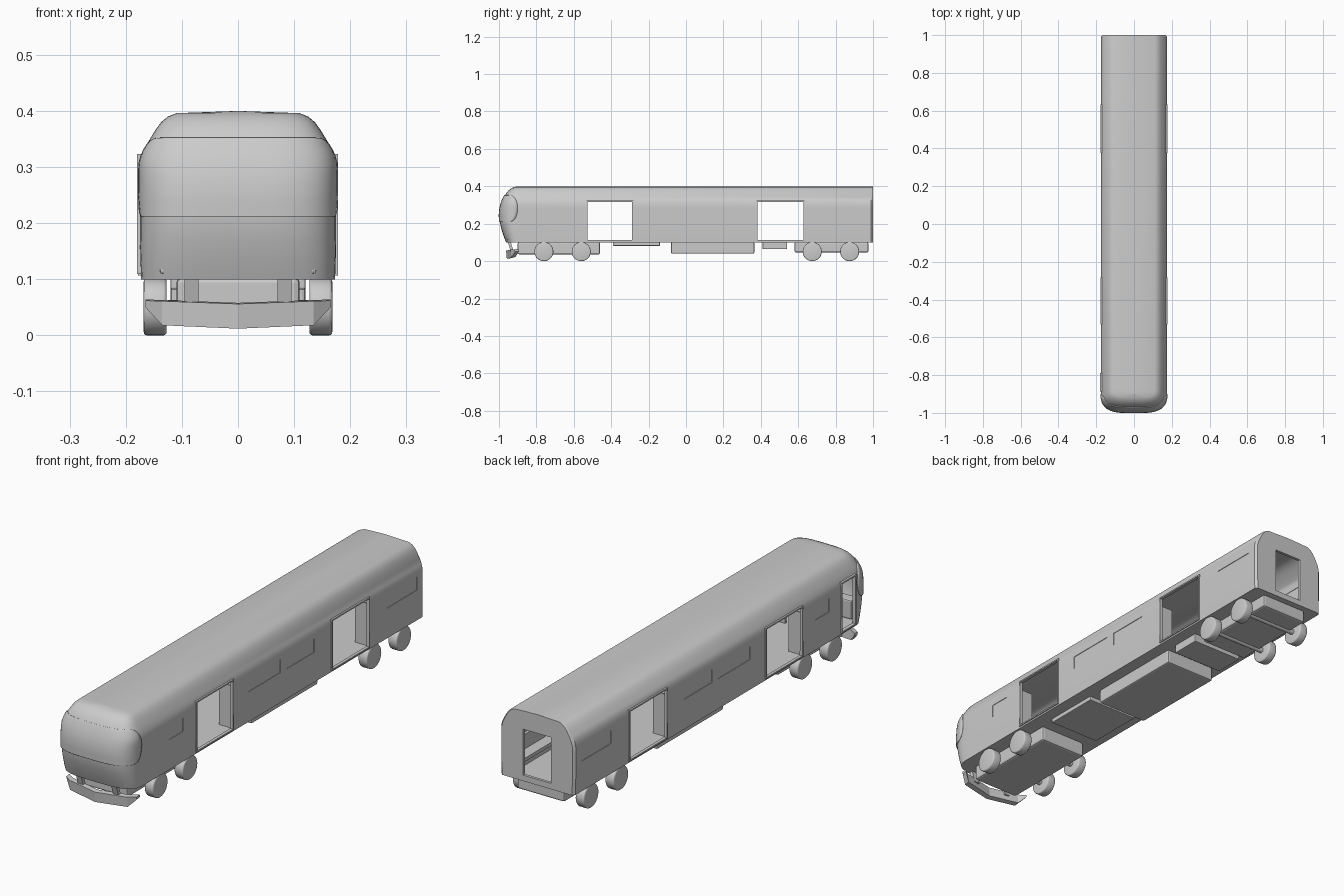
import bpy, bmesh, math
from mathutils import Matrix

if "Cube" in bpy.data.objects:
    bpy.data.objects.remove(bpy.data.objects["Cube"])

# (z, half width, nose y) rows that define the body surface
ROWS = [(.10, .173, -.962), (.13, .174, -.974), (.17, .175, -.987), (.21, .175, -.996),
        (.25, .175, -.997), (.28, .175, -.994), (.305, .175, -.988), (.325, .170, -.981),
        (.345, .160, -.972), (.365, .148, -.960), (.38, .137, -.947), (.39, .125, -.933),
        (.396, .110, -.920), (.40, 0, -.90)]
NOSE, POW = -.868, 3.5
DOORS = [(-.527, -.288), (.382, .627)]
WINDOWS = [(-.71, -.62), (-.18, .035), (.075, .262), (.752, .952)]


def add(name, bm, smooth=35):
    bmesh.ops.recalc_face_normals(bm, faces=bm.faces)
    me = bpy.data.meshes.new(name)
    bm.to_mesh(me)
    bm.free()
    ob = bpy.data.objects.new(name, me)
    bpy.context.collection.objects.link(ob)
    bpy.ops.object.select_all(action='DESELECT')
    bpy.context.view_layer.objects.active = ob
    ob.select_set(True)
    if smooth:
        bpy.ops.object.shade_smooth_by_angle(angle=math.radians(smooth))
    return ob


def put_box(bm, x, y, z, rot=0):
    c = [(a[0] + a[1]) / 2 for a in (x, y, z)]
    s = [a[1] - a[0] for a in (x, y, z)]
    m = Matrix.Translation(c) @ Matrix.Rotation(rot, 4, 'X') @ Matrix.Diagonal((*s, 1))
    bmesh.ops.create_cube(bm, size=1, matrix=m)


def boxes(name, items, bevel=0):
    bm = bmesh.new()
    for it in items:
        put_box(bm, *it)
    ob = add(name, bm, 0)
    if bevel:
        mod = ob.modifiers.new("bevel", 'BEVEL')
        mod.width, mod.segments = bevel, 2
    return ob


def both(x0, x1):
    return [(x0, x1), (-x1, -x0)]


def surf(z):
    for a, b in zip(ROWS, ROWS[1:]):
        if z <= b[0]:
            t = (z - a[0]) / (b[0] - a[0])
            return a[1] + t * (b[1] - a[1]), a[2] + t * (b[2] - a[2])


def plan(w, f, th):
    u, v = abs(math.cos(th)) ** (2 / POW), math.sin(th) ** (2 / POW)
    return math.copysign(w * u, math.cos(th)), NOSE + (f - NOSE) * v


def shell(name, d, zlo, zhi):
    """Closed car body, inset by d."""
    bm = bmesh.new()
    rings, n = [], 28
    for z, w, f in ROWS:
        w, f, r = max(w - d, 0), f + d, 1 - d
        zz = zlo + (z - .1) / .3 * (zhi - zlo)
        pts = [(w * .95, r), (w, r - .01)]
        for i in range(n + 1):
            x, y = plan(w, f, math.pi * i / n)
            pts.append((0 if i == n // 2 else x, y))
        pts += [(-w, r - .01), (-w * .95, r)]
        rings.append([bm.verts.new((x, y, zz)) for x, y in pts])
    for a, b in zip(rings, rings[1:]):
        for i in range(len(a)):
            j = (i + 1) % len(a)
            bm.faces.new((a[i], a[j], b[j], b[i]))
    bm.faces.new(rings[0])
    bmesh.ops.remove_doubles(bm, verts=bm.verts, dist=1e-5)
    return add(name, bm)


def cut(ob, cutter):
    mod = ob.modifiers.new("cut", 'BOOLEAN')
    mod.operation, mod.solver, mod.object = 'DIFFERENCE', 'EXACT', cutter
    bpy.context.view_layer.objects.active = ob
    bpy.ops.object.modifier_apply(modifier=mod.name)
    bpy.data.objects.remove(cutter)


# Hollow body with door, window and cab openings
body = shell("car_body", 0, .10, .40)
cut(body, shell("inner_cutter", .008, .11, .393))
holes = [((-.3, .3), d, (.113, .318)) for d in DOORS]
holes += [((-.3, .3), w, (.229, .286)) for w in WINDOWS]
holes += [((-.3, -.12), (-.882, -.795), (.115, .318)), ((-.065, .065), (.9, 1.1), (.125, .32))]
cut(body, boxes("opening_cutter", holes))
bpy.ops.object.select_all(action='DESELECT')
body.select_set(True)
bpy.context.view_layer.objects.active = body
bpy.ops.object.shade_smooth_by_angle(angle=math.radians(35))

# Window panes, slightly recessed
boxes("side_windows", [(x, w, (.228, .287)) for w in WINDOWS for x in both(.169, .1725)])


# Door frames standing just proud of the sides
def frame(x, y, z, t=.006):
    return [(x, (y[0] - t, y[0]), (z[0] - t, z[1] + t)), (x, (y[1], y[1] + t), (z[0] - t, z[1] + t)),
            (x, y, (z[0] - t, z[0])), (x, y, (z[1], z[1] + t))]


bars = []
for d in DOORS:
    for x in both(.166, .178):
        bars += frame(x, d, (.113, .317))
boxes("side_door_frames", bars)
boxes("cab_door_frame", frame((-.180, -.166), (-.882, -.795), (.115, .317)))
boxes("rear_door_frame", [((-.071, -.065), (.988, 1), (.119, .326)), ((.065, .071), (.988, 1), (.119, .326)),
                          ((-.065, .065), (.988, 1), (.119, .125)), ((-.065, .065), (.988, 1), (.32, .326))])

# Wraparound windscreen following the nose surface
bm = bmesh.new()
grid = []
for j in range(17):
    t = math.pi * j / 16
    z = .281 - .07 * math.cos(t)
    w, f = surf(z)
    w, f = w + .001, f - .002
    edge = -.95 + .05 * math.sin(t) ** .7
    th = math.asin(((edge - NOSE) / (f - NOSE)) ** (POW / 2))
    row = []
    for i in range(25):
        x, y = plan(w, f, th + (math.pi - 2 * th) * i / 24)
        row.append(bm.verts.new((0 if i == 12 else x, y, z)))
    grid.append(row)
for a, b in zip(grid, grid[1:]):
    for i in range(24):
        bm.faces.new((a[i], a[i + 1], b[i + 1], b[i]))
screen = add("windscreen", bm, 40)
mod = screen.modifiers.new("thickness", 'SOLIDIFY')
mod.thickness, mod.offset = .005, 0

# Front bumper: V-shaped bar lofted along x, swept back at its ends
bm = bmesh.new()
half = [(.165, .062, .050, -.918), (.135, .061, .018, -.938), (0, .056, .012, -.962)]
stations = half + [(-x, a, b, y) for x, a, b, y in half[-2::-1]]
loops = [[bm.verts.new(p) for p in ((x, y + .004, lo), (x, y, hi), (x, y + .022, hi + .002), (x, y + .026, lo + .004))]
         for x, hi, lo, y in stations]
for a, b in zip(loops, loops[1:]):
    for i in range(4):
        bm.faces.new((a[i], a[(i + 1) % 4], b[(i + 1) % 4], b[i]))
bm.faces.new(loops[0])
bm.faces.new(loops[-1])
add("front_bumper", bm, 0)
boxes("bumper_brackets", [(x, (-.943, -.928), (.04, .104), .3) for x in both(.07, .095)])

# Bogies and underfloor equipment
boxes("front_bogie", [((-.11, .11), (-.90, -.46), (.036, .102))], .008)
boxes("rear_bogie", [((-.11, .11), (.58, .975), (.046, .102))], .008)
boxes("underfloor_main_case", [((-.12, .12), (-.08, .365), (.04, .102))], .006)
boxes("underfloor_front_case", [((-.12, .12), (-.39, -.14), (.082, .102))], .003)
boxes("underfloor_rear_case", [((-.12, .12), (.41, .54), (.064, .102))], .003)

# Wheels and axles
for n, y in enumerate((-.76, -.56, .675, .875), 1):
    for side, x in (("right", .1475), ("left", -.1475)):
        bm = bmesh.new()
        m = Matrix.Translation((x, y, .051)) @ Matrix.Rotation(math.pi / 2, 4, 'Y')
        bmesh.ops.create_cone(bm, cap_ends=True, segments=32, radius1=.051, radius2=.051, depth=.041, matrix=m)
        rims = [e for e in bm.edges if abs(e.verts[0].co.x - e.verts[1].co.x) < 1e-5]
        bmesh.ops.bevel(bm, geom=rims, offset=.006, segments=3, profile=.5, affect='EDGES')
        add(f"wheel_{n}_{side}", bm, 50)
    bm = bmesh.new()
    m = Matrix.Translation((0, y, .051)) @ Matrix.Rotation(math.pi / 2, 4, 'Y')
    bmesh.ops.create_cone(bm, cap_ends=True, segments=16, radius1=.012, radius2=.012, depth=.27, matrix=m)
    add(f"axle_{n}", bm)

# Interior: benches, door screens, cab wall and console
seats, backs = [], []
for y in ((-.72, -.55), (-.265, .36), (.65, .965)):
    seats += [(x, y, (.145, .16)) for x in both(.105, .166)]
    seats += [(x, y, (.109, .145)) for x in both(.13, .166)]
    backs += [(x, y, (.16, .222)) for x in both(.154, .166)]
boxes("bench_seats", seats)
boxes("bench_backs", backs)
boxes("door_screens", [(x, (y - .003, y + .003), (.109, .29)) for y in (-.54, -.275, .37, .64)
                       for x in both(.105, .168)])
boxes("cab_wall", [(x, (-.745, -.737), (.109, .32)) for x in both(.05, .168)])
boxes("cab_console", [((-.14, .14), (-.955, -.91), (.109, .19))], .006)
